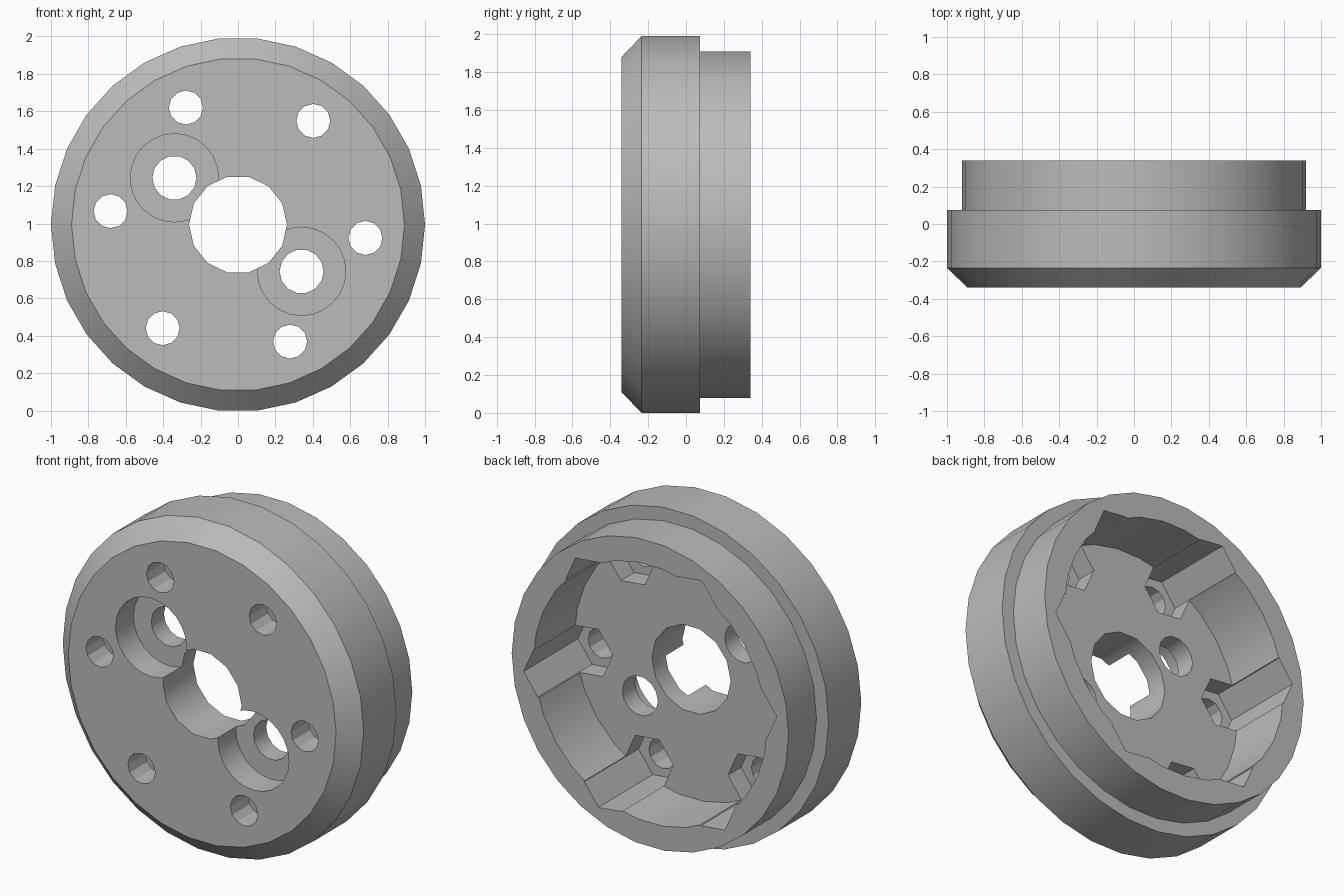
import bpy, bmesh, math
from mathutils import Vector

if "Cube" in bpy.data.objects:
    bpy.data.objects.remove(bpy.data.objects["Cube"], do_unlink=True)

CZ = 0.9945              # height of the axis, so the rim rests on z = 0
FRONT, BACK = -0.34, 0.34
FLOOR, SEAT = -0.05, -0.175
PAST = 0.1               # cutter overshoot

grey = bpy.data.materials.new("plain_grey")
grey.use_nodes = True
colour = (0.5, 0.5, 0.5, 1)
grey.diffuse_color = colour
grey.node_tree.nodes["Principled BSDF"].inputs["Base Color"].default_value = colour


def turned(name, profile, sides, x=0, z=0, turn=0):
    """Solid turned about a y-parallel axis; profile is a list of (radius, y)."""
    bm = bmesh.new()
    rings = []
    for r, y in profile:
        angles = [turn + math.tau * i / sides for i in range(sides)]
        rings.append([bm.verts.new((x + r * math.cos(a), y, CZ + z + r * math.sin(a)))
                      for a in angles])
    for low, high in zip(rings, rings[1:]):
        for i in range(sides):
            j = (i + 1) % sides
            bm.faces.new((low[i], low[j], high[j], high[i]))
    bm.faces.new(rings[0])
    bm.faces.new(rings[-1])
    bmesh.ops.recalc_face_normals(bm, faces=bm.faces)
    mesh = bpy.data.meshes.new(name)
    bm.to_mesh(mesh)
    bm.free()
    mesh.materials.append(grey)
    obj = bpy.data.objects.new(name, mesh)
    bpy.context.collection.objects.link(obj)
    return obj


# Stepped body with a chamfered front
hub = turned("wheel_hub", [(0.89, FRONT), (1, -0.235), (1, 0.075),
                           (0.92, 0.075), (0.92, BACK)], 30)
cutters = []


def cut(name, r, sides, y0, y1, x=0, z=0, turn=0):
    obj = turned(name, [(r, y0), (r, y1)], sides, x, z, turn)
    obj.hide_render = True
    cutters.append(obj)


# Rear cavity and centre bore
cut("rear_cavity", 0.775, 30, FLOOR, BACK + PAST)
cut("centre_bore", 0.262, 14, FRONT - PAST, BACK)

# Six bolt holes with hexagonal nut pockets open to the rear
for i in range(6):
    a = math.radians(-6 + 60 * i)
    x, z = 0.685 * math.cos(a), 0.685 * math.sin(a)
    cut("nut_pocket", 0.16, 6, SEAT, BACK + PAST, x, z, a)
    cut("bolt_hole", 0.091, 12, FRONT - PAST, BACK, x, z)

# Two counterbored holes on opposite sides of the bore
for s in (-1, 1):
    cut("counterbore", 0.236, 24, FRONT - PAST, -0.17, 0.34 * s, -0.25 * s)
    cut("screw_hole", 0.118, 14, FRONT - PAST, BACK, 0.34 * s, -0.25 * s)

bpy.context.view_layer.objects.active = hub
for obj in cutters:
    mod = hub.modifiers.new("cut", 'BOOLEAN')
    mod.operation = 'DIFFERENCE'
    mod.solver = 'EXACT'
    mod.object = obj
    bpy.ops.object.modifier_apply(modifier=mod.name)
for obj in cutters:
    bpy.data.objects.remove(obj, do_unlink=True)

# Smooth turned walls, sharp machined edges
bpy.ops.object.select_all(action='DESELECT')
hub.select_set(True)
bpy.ops.object.shade_smooth_by_angle(angle=math.radians(29))
